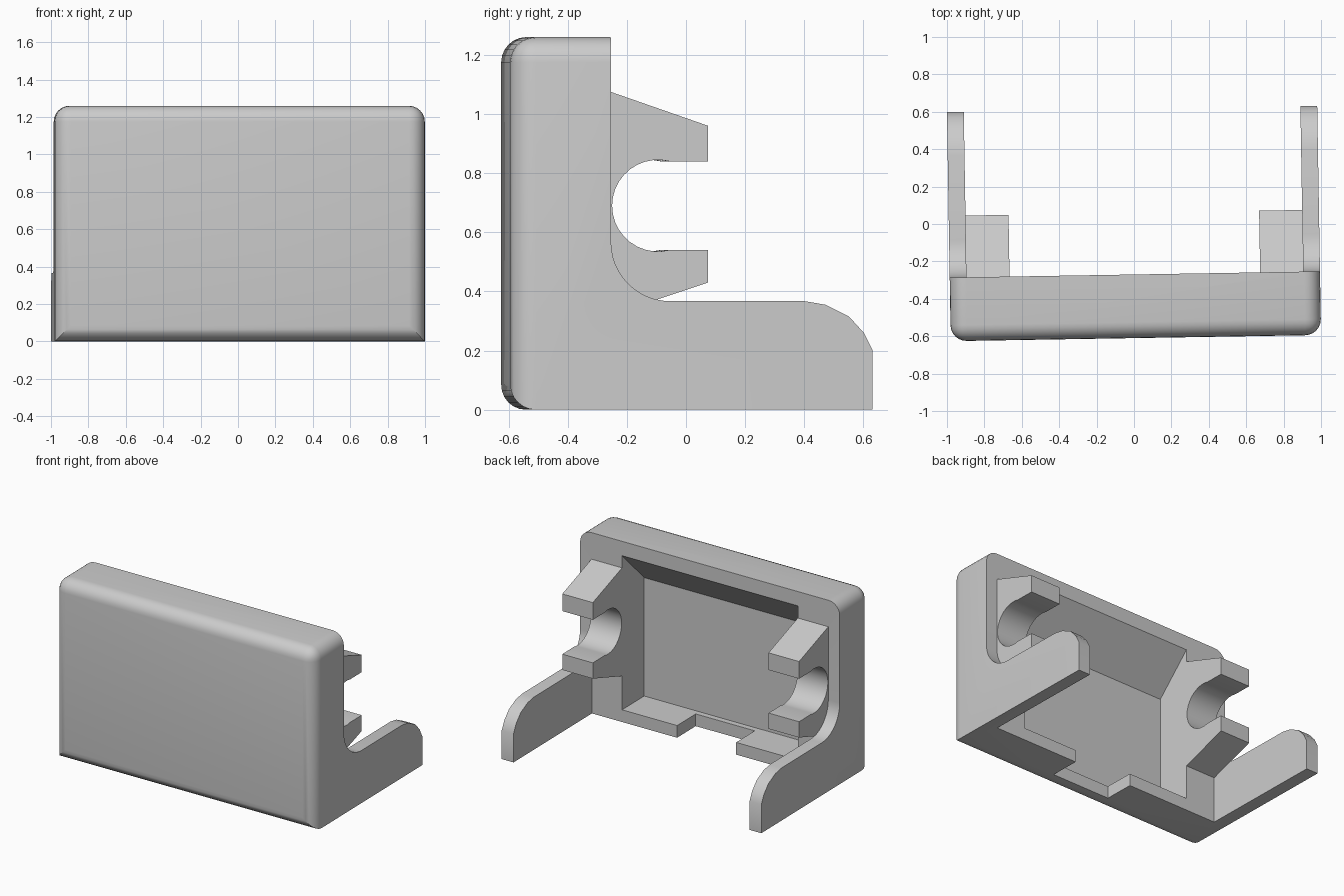
import bpy, bmesh
from math import sin, cos, radians

if "Cube" in bpy.data.objects:
    bpy.data.objects.remove(bpy.data.objects["Cube"], do_unlink=True)

HALF_W, FRONT, BACK, LEG_END, HEIGHT = 0.99, -0.61, -0.27, 0.615, 1.26
LEG_IN, BLOCK_IN, FLOOR = 0.9, 0.67, 0.085

grey = bpy.data.materials.new("plain_grey")
grey.use_nodes = True
grey.diffuse_color = (0.6, 0.6, 0.6, 1)
grey.node_tree.nodes["Principled BSDF"].inputs["Base Color"].default_value = (0.6, 0.6, 0.6, 1)


def arc(cy, cz, r, a0, a1, n):
    """Points of an arc in the side (y, z) plane."""
    angles = [radians(a0 + (a1 - a0) * i / n) for i in range(n + 1)]
    return [(cy + r * cos(a), cz + r * sin(a)) for a in angles]


def prism(name, profile, x0, x1):
    """Side profile (y, z) extruded from x0 to x1."""
    bm = bmesh.new()
    face = bm.faces.new([bm.verts.new((x0, y, z)) for y, z in profile])
    ext = bmesh.ops.extrude_face_region(bm, geom=[face])
    verts = [g for g in ext["geom"] if isinstance(g, bmesh.types.BMVert)]
    bmesh.ops.translate(bm, verts=verts, vec=(x1 - x0, 0, 0))
    bmesh.ops.recalc_face_normals(bm, faces=bm.faces)
    mesh = bpy.data.meshes.new(name)
    bm.to_mesh(mesh)
    bm.free()
    mesh.materials.append(grey)
    obj = bpy.data.objects.new(name, mesh)
    bpy.context.collection.objects.link(obj)
    return obj


def rect(y0, y1, z0, z1):
    return [(y0, z0), (y1, z0), (y1, z1), (y0, z1)]


def combine(target, other, operation):
    mod = target.modifiers.new(other.name, "BOOLEAN")
    mod.operation, mod.solver, mod.object = operation, "EXACT", other
    bpy.context.view_layer.objects.active = target
    bpy.ops.object.modifier_apply(modifier=mod.name)
    bpy.data.objects.remove(other, do_unlink=True)


# Solid blank with rounded front edges and rounded top corners
body = prism("bracket_housing", rect(FRONT, LEG_END, 0, HEIGHT), -HALF_W, HALF_W)
bm = bmesh.new()
bm.from_mesh(body.data)
rounded = []
for e in bm.edges:
    a, b = (v.co for v in e.verts)
    mid = (a + b) / 2
    on_front = abs(mid.y - FRONT) < 0.01
    top_corner = abs(mid.z - HEIGHT) < 0.01 and abs(mid.x) > HALF_W - 0.01
    if on_front or top_corner:
        rounded.append(e)
bmesh.ops.bevel(bm, geom=rounded, offset=0.085, offset_type="OFFSET",
                segments=6, profile=0.5, affect="EDGES")
bmesh.ops.recalc_face_normals(bm, faces=bm.faces)
bm.to_mesh(body.data)
bm.free()

# Side outline: upright wall, concave fillet, low leg with a rounded end
outline = [(BACK, 1.5)] + arc(-0.07, 0.567, 0.2, 180, 270, 12)
outline += [(0.385, 0.367), (0.455, 0.355), (0.535, 0.315), (0.585, 0.26),
            (LEG_END, 0.2), (0.8, 0.2), (0.8, 1.5)]
combine(body, prism("leg_outline_cut", outline, -1.2, 1.2), "DIFFERENCE")

# Open space between the legs
combine(body, prism("leg_gap_cut", rect(BACK, 1, -0.5, 2), -LEG_IN, LEG_IN), "DIFFERENCE")

# Cavity with a sloped ceiling
cavity = [(-0.52, FLOOR), (-0.52, 0.91), (BACK, 1.16), (-0.2, 1.23), (-0.2, FLOOR)]
combine(body, prism("cavity_cut", cavity, -BLOCK_IN, BLOCK_IN), "DIFFERENCE")

# Notch in the floor lip
combine(body, prism("floor_notch_cut", rect(-0.48, 0, -0.2, 0.2), -0.2, 0.25), "DIFFERENCE")

# Two clips with round, open-ended seats
clip = [(-0.32, 1.09), (BACK, 1.075), (0.06, 0.96), (0.06, 0.84)]
clip += arc(-0.11, 0.69, 0.155, 75, 285, 20)
clip += [(0.06, 0.54), (0.06, 0.43), (BACK, 0.32), (-0.32, 0.305)]
for side in (-1, 1):
    inner, outer = sorted((side * BLOCK_IN, side * (LEG_IN + 0.003)))
    combine(body, prism("clip", clip, inner, outer), "UNION")

# Smooth curved areas, keep hard edges, and set the slight turn
bpy.ops.object.select_all(action="DESELECT")
body.select_set(True)
bpy.context.view_layer.objects.active = body
bpy.ops.object.shade_smooth_by_angle(angle=radians(30))
body.rotation_euler.z = 0.0167
